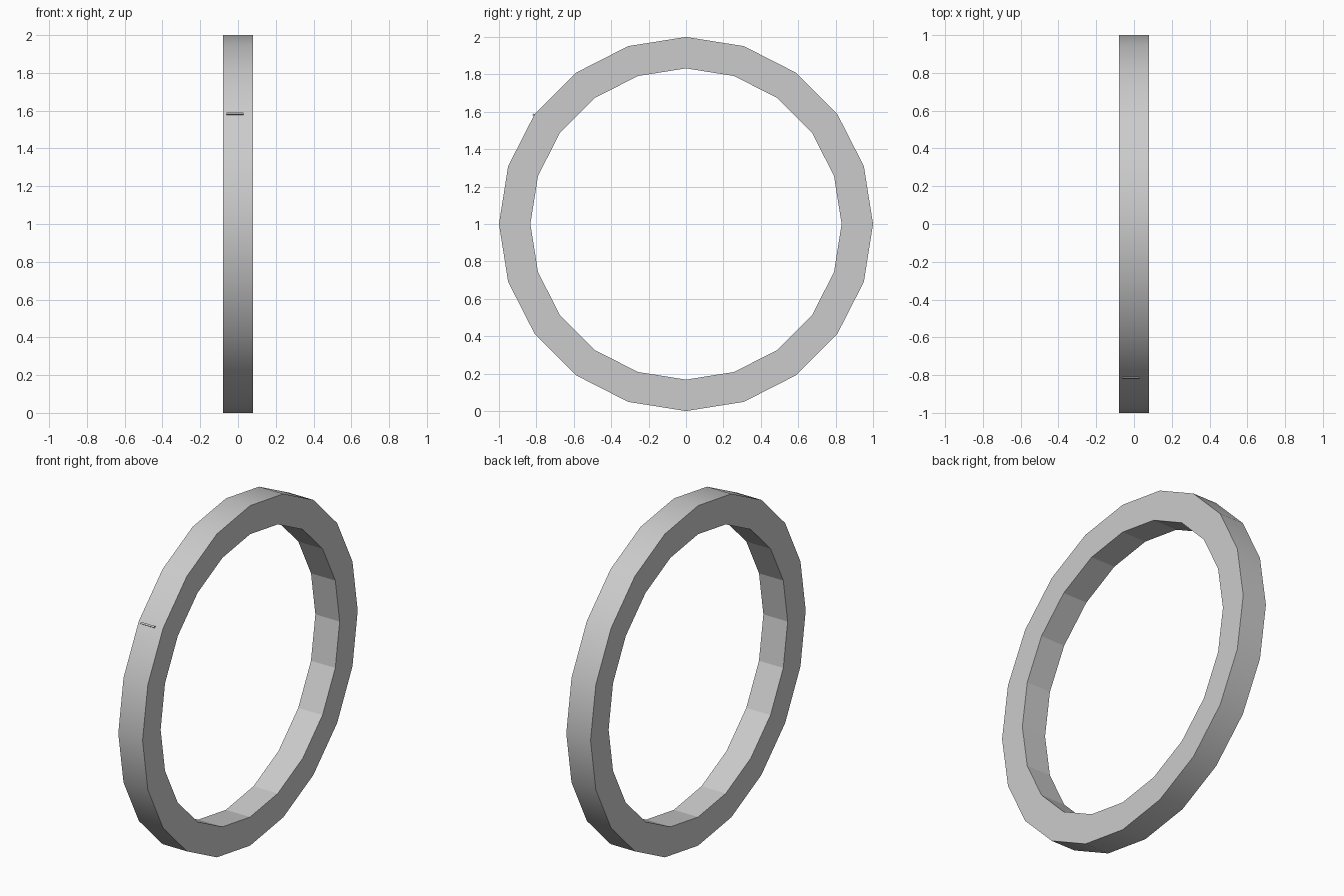
import bpy, bmesh
from math import sin, cos, pi, radians

if "Cube" in bpy.data.objects:
    bpy.data.objects.remove(bpy.data.objects["Cube"])

SIDES = 20
R_OUT, R_IN, HALF_W = 1.0, 0.832, 0.079

# Ring: rectangular section swept round the x axis
bm = bmesh.new()
section = [(-HALF_W, R_OUT), (HALF_W, R_OUT), (HALF_W, R_IN), (-HALF_W, R_IN)]
loops = []
for i in range(SIDES):
    a = 2 * pi * i / SIDES
    loops.append([bm.verts.new((x, r * cos(a), 1 + r * sin(a))) for x, r in section])
for i in range(SIDES):
    p, q = loops[i], loops[(i + 1) % SIDES]
    for j in range(4):
        k = (j + 1) % 4
        f = bm.faces.new((p[j], p[k], q[k], q[j]))
        f.smooth = j == 0  # only the outer rim is smooth
bmesh.ops.recalc_face_normals(bm, faces=bm.faces)
# Keep the rim borders crisp
for e in bm.edges:
    if e.calc_face_angle() > radians(30):
        e.smooth = False
mesh = bpy.data.meshes.new("ring")
bm.to_mesh(mesh)
bm.free()
ring = bpy.data.objects.new("ring", mesh)
bpy.context.collection.objects.link(ring)

# Small raised bar on the rim
bpy.ops.mesh.primitive_cube_add(size=1, location=(-0.015, -0.81, 1.58),
                                rotation=(radians(-36), 0, 0))
bar = bpy.context.object
bar.name = "rim_bar"
bar.scale = (0.09, 0.022, 0.01)
